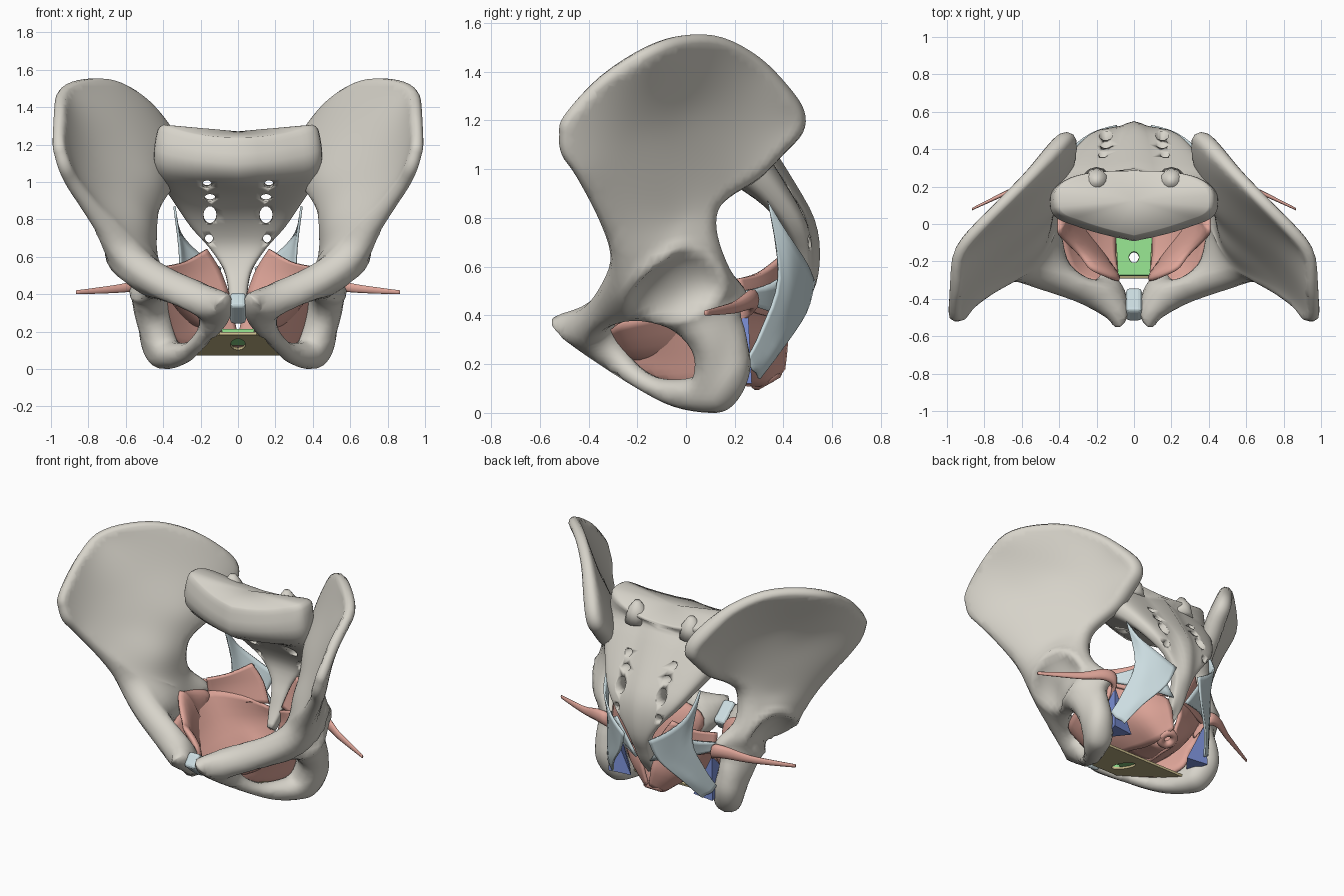
import bpy, bmesh, math
from mathutils import Vector, geometry

if "Cube" in bpy.data.objects:
    bpy.data.objects.remove(bpy.data.objects["Cube"])


def material(name, rgb):
    m = bpy.data.materials.new(name)
    m.diffuse_color = (*rgb, 1)
    m.use_nodes = True
    m.node_tree.nodes["Principled BSDF"].inputs["Base Color"].default_value = m.diffuse_color
    return m


BONE = material("bone", (0.68, 0.655, 0.59))
MUSCLE = material("muscle", (0.74, 0.38, 0.32))
LIGAMENT = material("ligament", (0.60, 0.72, 0.75))
FAT = material("fossa_blue", (0.20, 0.28, 0.68))
MEMBRANE = material("membrane", (0.60, 0.51, 0.27))
GREEN = material("sphincter_green", (0.27, 0.68, 0.25))


def make(name, verts, faces, mat, mirror=False, solid=0):
    me = bpy.data.meshes.new(name)
    me.from_pydata([tuple(v) for v in verts], [], faces)
    bm = bmesh.new()
    bm.from_mesh(me)
    bmesh.ops.recalc_face_normals(bm, faces=bm.faces[:])
    for f in bm.faces:
        f.smooth = True
    bm.to_mesh(me)
    bm.free()
    ob = bpy.data.objects.new(name, me)
    bpy.context.collection.objects.link(ob)
    me.materials.append(mat)
    if solid:
        s = ob.modifiers.new("thickness", 'SOLIDIFY')
        s.thickness, s.offset = solid, 0
    if mirror:
        ob.modifiers.new("mirror", 'MIRROR').use_mirror_merge = False
    return ob


def spline(pts, n, closed=False):
    """Catmull-Rom through tuples of any length."""
    k, out = len(pts), []
    for i in range(k if closed else k - 1):
        q = [pts[(i + j) % k] if closed else pts[min(max(i + j, 0), k - 1)] for j in (-1, 0, 1, 2)]
        for s in range(n):
            t = s / n
            out.append(tuple(b + 0.5 * t * (c - a + t * (2*a - 5*b + 4*c - d + t * (3*(b - c) + d - a)))
                             for a, b, c, d in zip(*q)))
    return out if closed else out + [tuple(pts[-1])]


def loft(name, rows, mat, cyclic=False, caps=False, **kw):
    n = len(rows[0])
    verts = [Vector(p) for r in rows for p in r]
    faces = [(r*n + i, r*n + (i+1) % n, (r+1)*n + (i+1) % n, (r+1)*n + i)
             for r in range(len(rows) - 1) for i in range(n if cyclic else n - 1)]
    if caps:
        for start in (0, (len(rows) - 1) * n):
            verts.append(sum(verts[start:start+n], Vector()) / n)
            faces += [(start + i, start + (i+1) % n, len(verts) - 1) for i in range(n)]
    return make(name, verts, faces, mat, **kw)


def sheet(name, rows, mat, **kw):
    rows = [spline(r, 4) for r in rows]
    cols = [spline(c, 4) for c in zip(*rows)]
    return loft(name, list(zip(*cols)), mat, **kw)


# Hip bone field: (y, z) -> centre x and half thickness, smoothly interpolated
CTRL = [(-.52,1.14,.95,.035), (-.35,1.38,.967,.035), (-.15,1.5,.94,.035), (0,1.55,.82,.035),
        (.15,1.53,.67,.035), (.3,1.45,.53,.04), (.42,1.33,.43,.05), (.49,1.2,.36,.05),
        (.38,1.06,.36,.06), (.2,.9,.42,.05), (.12,.78,.47,.06), (.17,.6,.47,.06),
        (.25,.49,.39,.03), (.2,.33,.44,.07), (.2,.12,.43,.09), (.1,.04,.38,.08),
        (-.06,.07,.29,.055), (-.2,.13,.21,.045), (-.33,.22,.125,.05), (-.42,.27,.08,.06),
        (-.5,.36,.09,.07), (-.42,.39,.19,.09), (-.3,.48,.43,.09), (-.29,.64,.63,.08),
        (-.36,.82,.765,.05), (-.45,.98,.88,.04), (-.06,.54,.545,.13), (-.08,.78,.57,.09),
        (-.15,.95,.68,.05), (-.2,1.15,.79,.025), (0,1.25,.66,.025), (.1,1.0,.48,.06),
        (.2,1.25,.5,.04), (.05,.3,.45,.1), (-.15,.27,.29,.05), (-.36,.32,.15,.085), (-.12,.41,.42,.085)]


def kern(y, z, c):
    return math.sqrt((y - c[0])**2 + (z - c[1])**2 + 0.006)


def solve(col):
    n = len(CTRL)
    A = [[kern(p[0], p[1], c) for c in CTRL] + [p[col]] for p in CTRL]
    for i in range(n):
        b = max(range(i, n), key=lambda r: abs(A[r][i]))
        A[i], A[b] = A[b], A[i]
        for r in range(n):
            if r != i:
                f = A[r][i] / A[i][i]
                A[r] = [u - f * v for u, v in zip(A[r], A[i])]
    return [A[i][n] / A[i][i] for i in range(n)]


WX, WT = solve(2), solve(3)


def field(w, y, z):
    return sum(a * kern(y, z, c) for a, c in zip(w, CTRL))


def inside(p, poly):
    r = False
    for a, b in zip(poly, poly[1:] + poly[:1]):
        if (a[1] > p[1]) != (b[1] > p[1]) and p[0] < a[0] + (b[0]-a[0]) * (p[1]-a[1]) / (b[1]-a[1]):
            r = not r
    return r


def plate(name, outline, holes, offsets, mat):
    """Curved plate on the hip field, outlined in side view; offsets give its two skins."""
    loops = [spline(o, 4, True) for o in [outline] + holes]
    ok = lambda p: inside(p, loops[0]) and not any(inside(p, h) for h in loops[1:])
    edge = [p for l in loops for p in l]
    dist = lambda p: min(math.hypot(p[0] - e[0], p[1] - e[1]) for e in edge)
    pts, cons = list(edge), []
    base = 0
    for l in loops:
        n = len(l)
        cons += [(base + i, base + (i + 1) % n) for i in range(n)]
        base += n
        for i in range(n):
            t = (Vector(l[(i+1) % n]) - Vector(l[i-1])).normalized()
            for off in (0.009, 0.025):
                for s in (1, -1):
                    q = (l[i][0] - s * t.y * off, l[i][1] + s * t.x * off)
                    if ok(q) and dist(q) > off * 0.8:
                        pts.append(q)
    step = 0.025
    for i in range(-23, 24):
        for j in range(0, 64):
            q = (i * step + (j % 2) * step / 2, j * step)
            if ok(q) and dist(q) > 0.038:
                pts.append(q)
    vs, _, tris, *_ = geometry.delaunay_2d_cdt([Vector(p) for p in pts], cons, [], 0, 1e-5)
    verts, outer, inner = [], [], []
    for v in vs:
        y, z = v
        d, x, e = dist(v), field(WX, y, z), 0.004
        nrm = Vector((1, (x - field(WX, y + e, z)) / e, (x - field(WX, y, z + e)) / e)).normalized()
        for store, o in zip((outer, inner), offsets(y, z, d)):
            if store is inner and d < 1e-4:
                store.append(outer[-1])
                continue
            p = Vector((x, y, z)) + nrm * o
            p.x = max(p.x, 0.03)
            store.append(len(verts))
            verts.append(p)
    faces = []
    for t in tris:
        if ok(sum((vs[i] for i in t), Vector((0, 0))) / 3) and any(outer[i] != inner[i] for i in t):
            faces += [[outer[i] for i in t], [inner[i] for i in reversed(t)]]
    return make(name, verts, faces, mat, mirror=True)


def round_edge(d, r):
    return math.sqrt(1 - (1 - min(d / r, 1))**2)


def hip_skin(y, z, d):
    t = max(field(WT, y, z), 0.018)
    p = t * round_edge(d, max(t * 0.9, 0.03))
    rr = math.hypot((y + 0.06) / 0.17, (z - 0.54) / 0.12)   # hip socket, open below
    lip = min(max((z - 0.46) / 0.1, 0), 1)
    cup = 0.11 * max(0, 1 - rr * rr) - 0.015 * lip * math.exp(-((rr - 1.08) / 0.16)**2)
    return p - cup * min(d / 0.06, 1), -p


def muscle_skin(y, z, d):
    b, q = -max(field(WT, y, z), 0.02) - 0.004, round_edge(d, 0.05)
    return b + 0.02 * q, b - 0.028 * q


HIP = [(-.52,1.14), (-.5,1.22), (-.35,1.38), (-.15,1.505), (0,1.55), (.15,1.54), (.3,1.46),
       (.42,1.34), (.485,1.24), (.48,1.15), (.4,1.06), (.3,.96), (.18,.885), (.125,.82),
       (.125,.72), (.17,.6), (.25,.49), (.22,.41), (.245,.32), (.265,.2), (.24,.1), (.18,.02),
       (.1,0), (-.05,.025), (-.2,.1), (-.4,.23), (-.53,.34), (-.54,.375), (-.42,.43),
       (-.34,.54), (-.31,.65), (-.36,.8), (-.45,.97), (-.51,1.06)]
HOLE = [(-.3,.37), (-.2,.4), (-.06,.36), (.03,.27), (.04,.17), (0,.14), (-.12,.145), (-.22,.21), (-.29,.31)]
plate("hip_bone", HIP, [HOLE], hip_skin, BONE)
plate("inner_hip_muscle", [(-.35,.29), (-.29,.37), (-.18,.38), (-.05,.48), (.1,.5), (.23,.47), (.22,.38),
      (.15,.25), (.08,.12), (-.05,.1), (-.25,.17)], [], muscle_skin, MUSCLE)

# Sacrum and tailbone: centre y, z, half width, half depth, tilt of the depth axis, front hollow
SECT = [(.12,1.225,.40,.15,-4,0), (.12,1.2,.43,.165,2,0), (.12,1.11,.45,.175,20,0),
        (.25,1.01,.41,.12,42,.02), (.37,.88,.33,.085,38,.03), (.45,.76,.25,.07,25,.03),
        (.485,.65,.155,.05,5,.02), (.475,.54,.08,.045,-10,.01), (.44,.45,.055,.035,-20,0),
        (.40,.36,.045,.03,-25,0), (.34,.27,.02,.018,-40,0)]
rows = []
for yc, zc, w, d, ang, hollow in spline(SECT, 3):
    a, ring = math.radians(ang), []
    up = min(max((zc - 1.0) / 0.12, 0), 1)
    for i in range(48):
        c, s = math.cos(i * math.tau / 48), math.sin(i * math.tau / 48)
        u = math.copysign(abs(c)**0.7, c)
        v = math.copysign(abs(s)**0.75, s) * d
        if s < 0:
            v += hollow * (1 - u * u) + up * (0.09 * min(abs(u), .75) - 0.03) * -s
        elif zc < 1.15:
            v += 0.035 * math.exp(-(u * w / 0.06)**2) - 0.02 * (1 - u * u)
        lift = 0.08 * u * u * min(max((zc - 1.08) / 0.12, 0), 1)
        ring.append((u * w, yc + v * math.cos(a), zc + v * math.sin(a) + lift))
    rows.append(ring)
sacrum = loft("sacrum", rows, BONE, cyclic=True, caps=True)

# Nerve openings through the sacrum
for k, (x, z, rx, rz) in enumerate([(.165,1.0,.025,.022), (.15,.92,.03,.02), (.15,.82,.035,.05), (.155,.69,.022,.024)]):
    for s in (1, -1):
        ring = lambda y, dz: [(s*x + rx*math.cos(j*math.tau/14), y, z + dz + rz*math.sin(j*math.tau/14)) for j in range(14)]
        cut = loft("opening_cutter", [ring(-.1, -.02), ring(.7, .02)], BONE, cyclic=True, caps=True)
        cut.hide_render = True
        cut.hide_viewport = True
        b = sacrum.modifiers.new("opening", 'BOOLEAN')
        b.operation, b.object, b.solver = 'DIFFERENCE', cut, 'EXACT'

# Joint processes on top of the sacrum
bump = [[(.2 + r*math.cos(i*math.tau/12), .23 + r*math.sin(i*math.tau/12), z) for i in range(12)]
        for r, z in ((.075, 1.15), (.06, 1.23), (.02, 1.285))]
loft("sacrum_process", bump, BONE, cyclic=True, caps=True, mirror=True)

# Pubic joint disc
bpy.ops.mesh.primitive_cube_add(size=1, location=(0, -.43, .325), rotation=(math.radians(50), 0, 0))
disc = bpy.context.object
disc.name, disc.scale = "pubic_joint_disc", (.085, .1, .16)
bpy.ops.object.transform_apply(location=False, rotation=False, scale=True)
disc.data.materials.append(LIGAMENT)
bv = disc.modifiers.new("bevel", 'BEVEL')
bv.width, bv.segments = .02, 3

# Ligaments from the sacrum to the sitting bone and spine
sheet("sacrum_to_sitting_bone_ligament",
      [[(.34,.335,.87), (.31,.42,.73), (.21,.49,.62), (.09,.525,.54)],
       [(.31,.38,.56), (.27,.42,.49), (.21,.45,.43), (.14,.49,.41)],
       [(.36,.31,.34), (.33,.34,.29), (.3,.37,.27), (.26,.39,.26)],
       [(.4,.25,.22), (.38,.27,.18), (.35,.29,.16), (.33,.3,.14)]], LIGAMENT, mirror=True, solid=.012)
sheet("sacrum_to_spine_ligament",
      [[(.2,.45,.6), (.05,.45,.37)], [(.3,.35,.53), (.24,.36,.41)], [(.39,.24,.5), (.39,.24,.45)]],
      LIGAMENT, mirror=True, solid=.015)

# Pelvic floor muscles
sheet("tailbone_muscle", [[(.38,.21,.55), (.28,.3,.575), (.17,.39,.64)], [(.38,.22,.49), (.25,.32,.5), (.1,.41,.53)],
      [(.38,.23,.43), (.22,.32,.4), (.05,.4,.4)]], MUSCLE, mirror=True, solid=.02)
sheet("pelvic_floor_muscle",
      [[(.14,-.32,.33), (.32,-.26,.37), (.39,-.05,.42), (.385,.19,.47), (.2,.33,.44), (.04,.39,.38)],
       [(.11,-.28,.25), (.21,-.2,.24), (.26,-.02,.25), (.26,.17,.27), (.17,.33,.27), (.03,.41,.3)],
       [(.09,-.26,.2), (.1,-.14,.17), (.09,.06,.14), (.06,.2,.12), (.05,.33,.12), (.005,.4,.18)]],
      MUSCLE, mirror=True, solid=.018)
sheet("floor_midline", [[(-.09,.04,.15), (0,.04,.14), (.09,.04,.15)], [(-.05,.26,.13), (0,.26,.12), (.05,.26,.13)]],
      MUSCLE, solid=.018)
bpy.ops.mesh.primitive_torus_add(location=(0, .33, .14), rotation=(math.radians(30), 0, 0), major_radius=.045,
                                 minor_radius=.025, major_segments=24, minor_segments=10)
ringm = bpy.context.object
ringm.name = "sphincter_ring"
ringm.data.materials.append(MUSCLE)
bpy.ops.object.shade_smooth()

# Tendons running out to the thigh
path = spline([(.35,.18,.37,.03), (.385,.265,.45,.045), (.47,.265,.465,.04), (.6,.205,.435,.026),
               (.74,.14,.42,.018), (.865,.08,.41,.011)], 4)
loft("hip_tendon", [[(x, y + .6*r*math.cos(i*math.tau/10), z + r*math.sin(i*math.tau/10)) for i in range(10)]
                    for x, y, z, r in path], MUSCLE, cyclic=True, caps=True, mirror=True)

# Blue wedges beside the sitting bones
wedge = make("fossa_wedge", [(.37,.255,.41), (.385,.27,.12), (.23,.25,.12), (.34,.11,.12), (.37,.15,.3)],
             [(0,1,2), (0,2,4), (4,2,3), (0,4,1), (4,3,1), (1,3,2)], FAT, mirror=True)
for f in wedge.data.polygons:
    f.use_smooth = False


def ring_plate(name, corners, cy, hx, hy, dz, mat, thick):
    """Sloping flat plate with an oval opening."""
    outer = [Vector(a).lerp(Vector(b), k / 6) for a, b in zip(corners, corners[1:] + corners[:1]) for k in range(6)]
    height = lambda y: .2 - .11 * (y + .29) / .4 + dz
    rows = [[], []]
    for p in outer:
        a = math.atan2(p.y - cy, p.x)
        q = Vector((hx * math.cos(a), cy + hy * math.sin(a)))
        for r, v in zip(rows, (p, q)):
            r.append((v.x, v.y, height(v.y)))
    ob = loft(name, rows, mat, cyclic=True, solid=thick)
    for f in ob.data.polygons:
        f.use_smooth = False


# Membrane under the pubic arch with the green sphincter above it
ring_plate("arch_membrane", [(-.1,-.29), (.1,-.29), (.37,.11), (-.37,.11)], -.1, .04, .11, -.01, MEMBRANE, .015)
ring_plate("green_sphincter", [(-.085,-.275), (.085,-.275), (.1,-.02), (-.1,-.02)], -.18, .027, .03, .008, GREEN, .02)
